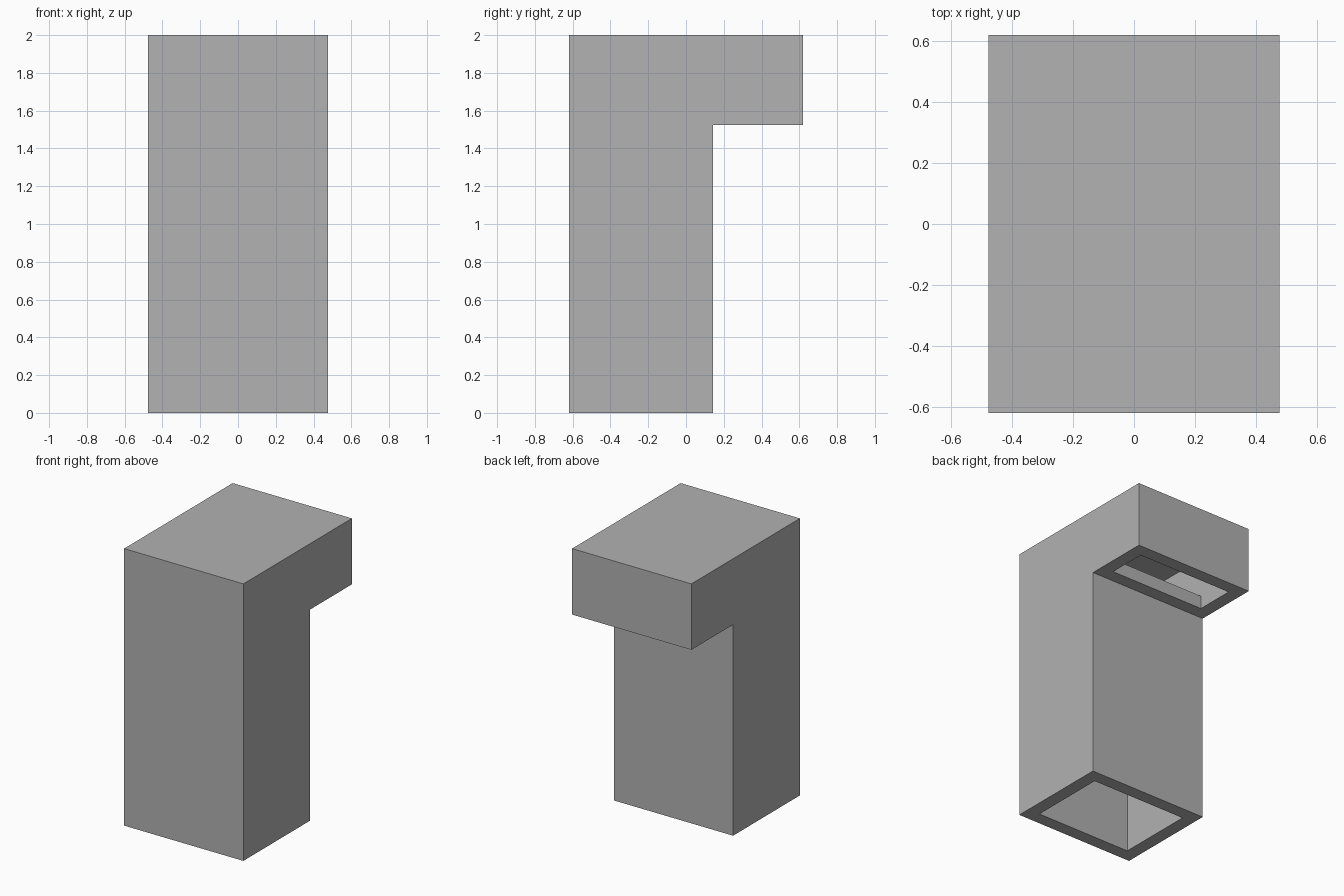
import bpy
import bmesh

cube = bpy.data.objects.get("Cube")
if cube:
    bpy.data.objects.remove(cube, do_unlink=True)

U = 2 / 42             # one module; the duct is 42 modules tall
WIDTH, DEPTH = 20, 26  # outer size in modules
WALL = 2

grey = bpy.data.materials.new("plain grey")
grey.use_nodes = True
colour = (0.445, 0.445, 0.445, 1)
grey.diffuse_color = colour
grey.node_tree.nodes["Principled BSDF"].inputs["Base Color"].default_value = colour


def prism(name, profile, width):
    """Extrude a (y, z) side profile across x, centred on x = 0."""
    bm = bmesh.new()
    verts = [bm.verts.new((-width / 2 * U, (y - DEPTH / 2) * U, z * U)) for y, z in profile]
    face = bm.faces.new(verts)
    side = bmesh.ops.extrude_face_region(bm, geom=[face])["geom"]
    moved = [v for v in side if isinstance(v, bmesh.types.BMVert)]
    bmesh.ops.translate(bm, vec=(width * U, 0, 0), verts=moved)
    bmesh.ops.recalc_face_normals(bm, faces=bm.faces)
    mesh = bpy.data.meshes.new(name)
    bm.to_mesh(mesh)
    bm.free()
    mesh.materials.append(grey)
    obj = bpy.data.objects.new(name, mesh)
    bpy.context.collection.objects.link(obj)
    return obj


# Outer body: upright column with a head overhanging to the back
duct = prism("duct_body", [(0, 0), (16, 0), (16, 32), (DEPTH, 32), (DEPTH, 42), (0, 42)], WIDTH)

# Passage from the column's foot, over the back wall, and down through the head
passage = prism("passage_cutter", [(2, -1), (14, -1), (14, 34), (18, 34),
                                   (18, 31), (24, 31), (24, 40), (2, 40)], WIDTH - 2 * WALL)
passage.hide_render = True

# Hollow the body, then discard the cutter
hollow = duct.modifiers.new("Hollow", "BOOLEAN")
hollow.operation = "DIFFERENCE"
hollow.solver = "EXACT"
hollow.object = passage
bpy.context.view_layer.objects.active = duct
bpy.ops.object.modifier_apply(modifier=hollow.name)
bpy.data.objects.remove(passage, do_unlink=True)
